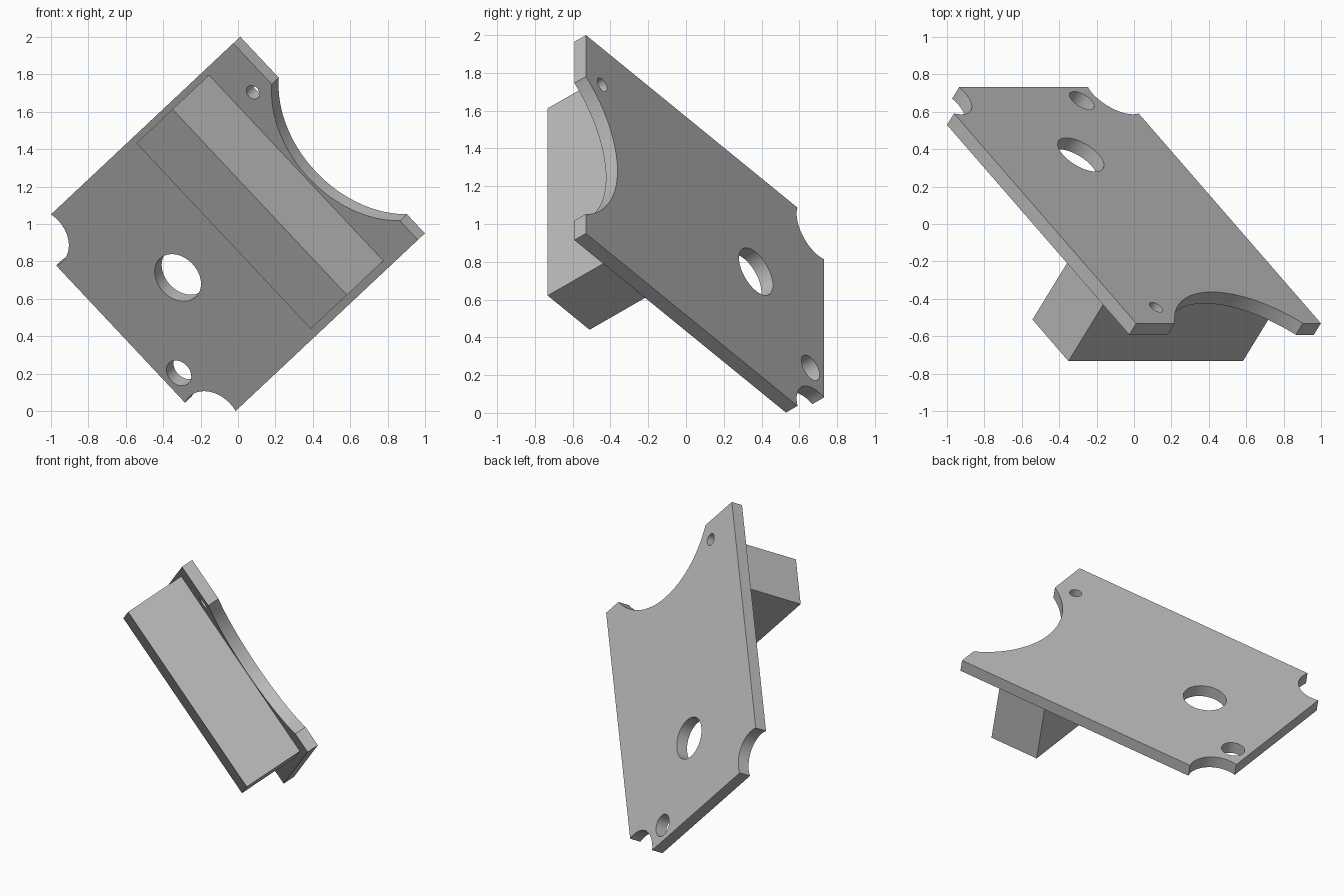
import bpy
import bmesh
from mathutils import Matrix, Vector

cube = bpy.data.objects.get("Cube")
if cube:
    bpy.data.objects.remove(cube, do_unlink=True)

# Tilted frame: u along the short side, v along the long side, n out of the back
u = Vector((0.6845, 0, -0.729)).normalized()
n = Vector((0.469, 0.766, 0.440))
n = (n - u * n.dot(u)).normalized()
v = n.cross(u)
frame = Matrix.Translation((0.012, -0.53, 2.0)) @ Matrix((u, v, n)).transposed().to_4x4()

WIDTH, LENGTH, THICK = 1.44, 1.96, 0.08

grey = bpy.data.materials.new("plain_grey")
grey.use_nodes = True
colour = (0.5, 0.5, 0.5, 1)
grey.diffuse_color = colour
grey.node_tree.nodes["Principled BSDF"].inputs["Base Color"].default_value = colour


def add_object(name, bm):
    mesh = bpy.data.meshes.new(name)
    bm.to_mesh(mesh)
    bm.free()
    mesh.materials.append(grey)
    obj = bpy.data.objects.new(name, mesh)
    bpy.context.collection.objects.link(obj)
    obj.matrix_world = frame
    return obj


def box(name, low, high):
    low, high = Vector(low), Vector(high)
    bm = bmesh.new()
    place = Matrix.Translation((low + high) / 2) @ Matrix.Diagonal((*(high - low), 1))
    bmesh.ops.create_cube(bm, size=1, matrix=place)
    return add_object(name, bm)


def cut_round(target, x, y, radius):
    bm = bmesh.new()
    bmesh.ops.create_cone(bm, cap_ends=True, segments=96, radius1=radius, radius2=radius,
                          depth=THICK * 4, matrix=Matrix.Translation((x, y, -THICK / 2)))
    cutter = add_object("round_cutter", bm)
    cutter.hide_render = True
    mod = target.modifiers.new("round_cut", 'BOOLEAN')
    mod.operation = 'DIFFERENCE'
    mod.solver = 'EXACT'
    mod.object = cutter
    bpy.context.view_layer.objects.active = target
    bpy.ops.object.modifier_apply(modifier=mod.name)
    bpy.data.objects.remove(cutter, do_unlink=True)


# Plate with its wide arc, two corner notches and three holes
plate = box("plate", (0, 0, -THICK), (WIDTH, LENGTH, 0))
cut_round(plate, 0.80, -0.35, 0.61)
for corner in (0.05, WIDTH - 0.05):
    cut_round(plate, corner, LENGTH - 0.05, 0.175)
for x, y, radius in ((0.71, 1.40, 0.14), (1.085, 1.85, 0.075), (0.263, 0.134, 0.04)):
    cut_round(plate, x, y, radius)

# Bar standing on the front of the plate
box("front_bar", (0.035, 0.275, -THICK - 0.415), (1.395, 0.62, -THICK))

# Smooth the round walls, keep the edges sharp
bpy.ops.object.select_all(action='DESELECT')
plate.select_set(True)
bpy.context.view_layer.objects.active = plate
bpy.ops.object.shade_smooth_by_angle()
